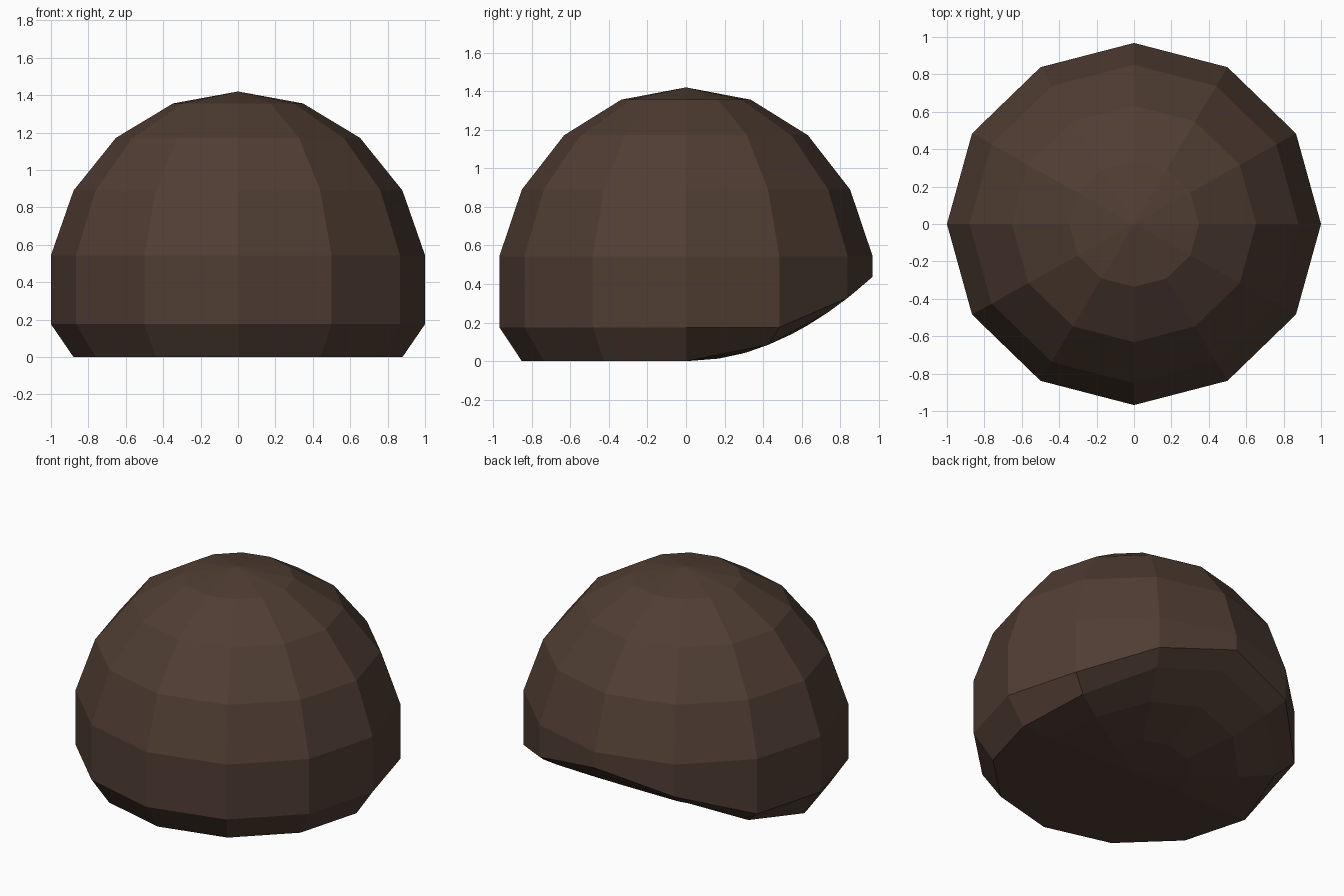
import bpy, bmesh, math

if "Cube" in bpy.data.objects:
    bpy.data.objects.remove(bpy.data.objects["Cube"])

# Faceted dome: 12-sided sphere, slightly narrower front to back
bm = bmesh.new()
bmesh.ops.create_uvsphere(bm, u_segments=12, v_segments=9, radius=1.0)
width = 1 / math.sin(math.radians(80))
for v in bm.verts:
    v.co.x *= width
    v.co.y *= width * 0.968
    v.co.z = v.co.z * 1.06 + 0.36

# Underside: flat at the front, curving upward toward the back
for v in bm.verts:
    floor = 0.467 * max(v.co.y, 0) ** 2
    v.co.z = max(v.co.z, floor)

bmesh.ops.recalc_face_normals(bm, faces=bm.faces)
mesh = bpy.data.meshes.new("dome_cap")
bm.to_mesh(mesh)
bm.free()
dome = bpy.data.objects.new("dome_cap", mesh)
bpy.context.collection.objects.link(dome)

# Dark brown finish, flat faces
brown = bpy.data.materials.new("dark_brown")
brown.diffuse_color = (0.08, 0.047, 0.033, 1)
brown.use_nodes = True
brown.node_tree.nodes["Principled BSDF"].inputs["Base Color"].default_value = brown.diffuse_color
mesh.materials.append(brown)
for p in mesh.polygons:
    p.use_smooth = False
